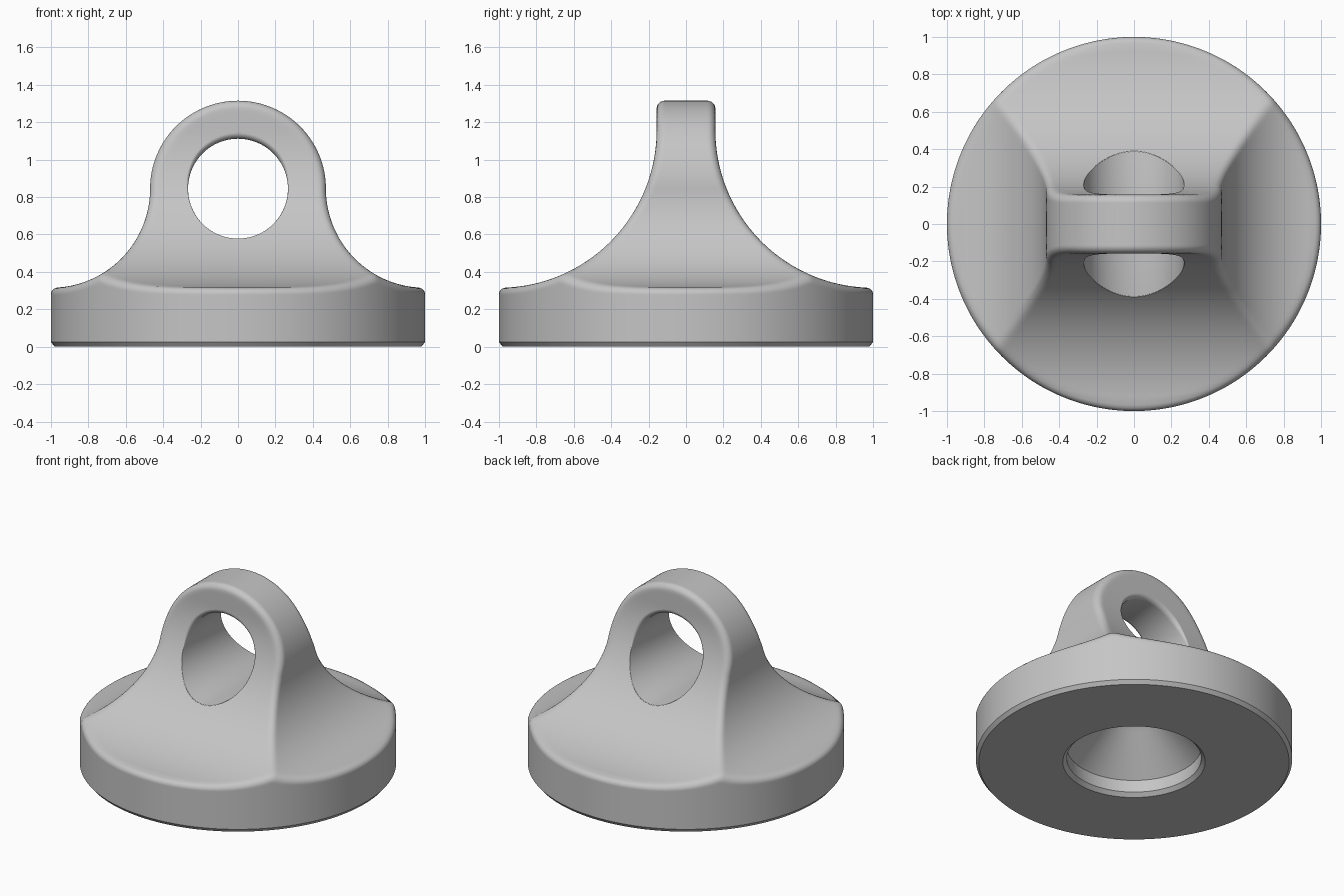
import bpy, bmesh, math

if "Cube" in bpy.data.objects:
    bpy.data.objects.remove(bpy.data.objects["Cube"])

# Main dimensions
RIM_Z, HOLE_Z, HOLE_R = 0.315, 0.845, 0.267
LUG_R, LUG_HALF = 0.47, 0.157
SWEEP_X, SWEEP_Y = 1 - LUG_R, 1 - LUG_HALF      # concave sweep radii
SWEEP_Y_Z = RIM_Z + SWEEP_Y
AZ, RINGS = 320, 200


def front_profile(x, z):
    """Signed distance to the round-topped profile seen from the front."""
    if z >= HOLE_Z:
        return math.hypot(x, z - HOLE_Z) - LUG_R
    if x >= 1:
        return z - RIM_Z
    return SWEEP_X - math.hypot(1 - x, HOLE_Z - z)


def side_profile(y, z):
    """Signed distance to the flared profile seen from the side."""
    if z >= SWEEP_Y_Z:
        return y - LUG_HALF
    if y >= 1:
        return z - RIM_Z
    return SWEEP_Y - math.hypot(1 - y, SWEEP_Y_Z - z)


def rounded_max(a, b, r):
    """Intersection of two solids with a fillet of radius r."""
    return math.hypot(max(a + r, 0), max(b + r, 0)) - r + min(max(a, b) + r, 0)


def body_distance(x, y, z):
    r = 0.012 + 0.03 * min(1, max(0, (z - 0.32) / 0.5))
    sweep = rounded_max(front_profile(x, z), side_profile(y, z), r)
    return rounded_max(sweep, math.hypot(x, y) - 1, 0.035)


def surface_point(az, t):
    """Horizontal reach and height of the body surface along a ray."""
    elev = math.pi / 2 * t ** 1.4
    oz = 0.2 + 0.9 * t ** 1.5
    c, s = math.cos(elev), math.sin(elev)
    ca, sa = math.cos(az), math.sin(az)
    lo, hi = 0.0, 1.6
    for _ in range(22):
        m = (lo + hi) / 2
        if body_distance(m * c * ca, m * c * sa, oz + m * s) < 0:
            lo = m
        else:
            hi = m
    return lo * c, oz + lo * s


def loft(name, rings, caps):
    """Skin closed rings of points; each end closes on a single tip point."""
    bm = bmesh.new()
    rows = [[bm.verts.new(p) for p in ring] for ring in rings]
    n = len(rows[0])
    for a, b in zip(rows, rows[1:]):
        for i in range(n):
            j = (i + 1) % n
            bm.faces.new((a[i], a[j], b[j], b[i]))
    for row, tip in ((rows[0], caps[0]), (rows[-1], caps[1])):
        v = bm.verts.new(tip)
        for i in range(n):
            bm.faces.new((row[i], row[(i + 1) % n], v))
    bmesh.ops.recalc_face_normals(bm, faces=bm.faces[:])
    me = bpy.data.meshes.new(name)
    bm.to_mesh(me)
    bm.free()
    ob = bpy.data.objects.new(name, me)
    bpy.context.collection.objects.link(ob)
    return ob


angles = [2 * math.pi * k / AZ for k in range(AZ)]

# Underside: conical recess, short bore, chamfers and outer wall
underside = [(0.2, 0.335), (0.425, 0.11), (0.425, 0.025), (0.45, 0.0),
             (0.98, 0.0), (1.0, 0.025), (1.0, 0.11)]
rings = [[(r * math.cos(a), r * math.sin(a), z) for a in angles]
         for r, z in underside]

# Upper body: one quadrant is solved, then mirrored around
half = AZ // 2
for i in range(RINGS):
    quarter = [surface_point(angles[k], i / RINGS) for k in range(AZ // 4 + 1)]
    ring = []
    for k, a in enumerate(angles):
        r, z = quarter[min(k % half, half - k % half)]
        ring.append((r * math.cos(a), r * math.sin(a), z))
    rings.append(ring)
body = loft("eyelet_body", rings,
            ((0, 0, 0.535), (0, 0, surface_point(0, 1.0)[1])))

# Eye hole cutter, with a rounded mouth along its upper half
N = 96
mouth = []
for k in range(N):
    p = 2 * math.pi * k / N
    z = HOLE_Z + HOLE_R * math.sin(p)
    face_y = 1 - math.sqrt(SWEEP_Y ** 2 - max(0, SWEEP_Y_Z - z) ** 2)
    e = max(0.002, 0.035 * min(1, 0.2 + 1.2 * math.sin(p)))
    steps = [(HOLE_R + e * (1 - math.cos(math.radians(a))),
              face_y - e + e * math.sin(math.radians(a)))
             for a in (0, 20, 40, 60, 80)]
    steps.append((steps[-1][0], 0.8))
    mouth.append((p, steps))


def hole_ring(i, side):
    return [(s[i][0] * math.cos(p), side * s[i][1],
             HOLE_Z + s[i][0] * math.sin(p)) for p, s in mouth]


hole_rings = [hole_ring(i, -1) for i in range(5, -1, -1)]
hole_rings += [hole_ring(i, 1) for i in range(6)]
cutter = loft("eye_hole_cutter", hole_rings,
              ((0, -0.8, HOLE_Z), (0, 0.8, HOLE_Z)))
cutter.hide_render = True

mod = body.modifiers.new("eye_hole", 'BOOLEAN')
mod.operation = 'DIFFERENCE'
mod.solver = 'EXACT'
mod.object = cutter
bpy.context.view_layer.objects.active = body
body.select_set(True)
bpy.ops.object.modifier_apply(modifier=mod.name)
bpy.data.objects.remove(cutter, do_unlink=True)

# Single grey finish
grey = bpy.data.materials.new("plain_grey")
grey.diffuse_color = (0.56, 0.56, 0.56, 1)
grey.use_nodes = True
grey.node_tree.nodes["Principled BSDF"].inputs["Base Color"].default_value = grey.diffuse_color
body.data.materials.clear()
body.data.materials.append(grey)
for f in body.data.polygons:
    f.material_index = 0
bpy.ops.object.shade_smooth_by_angle(angle=math.radians(30))
